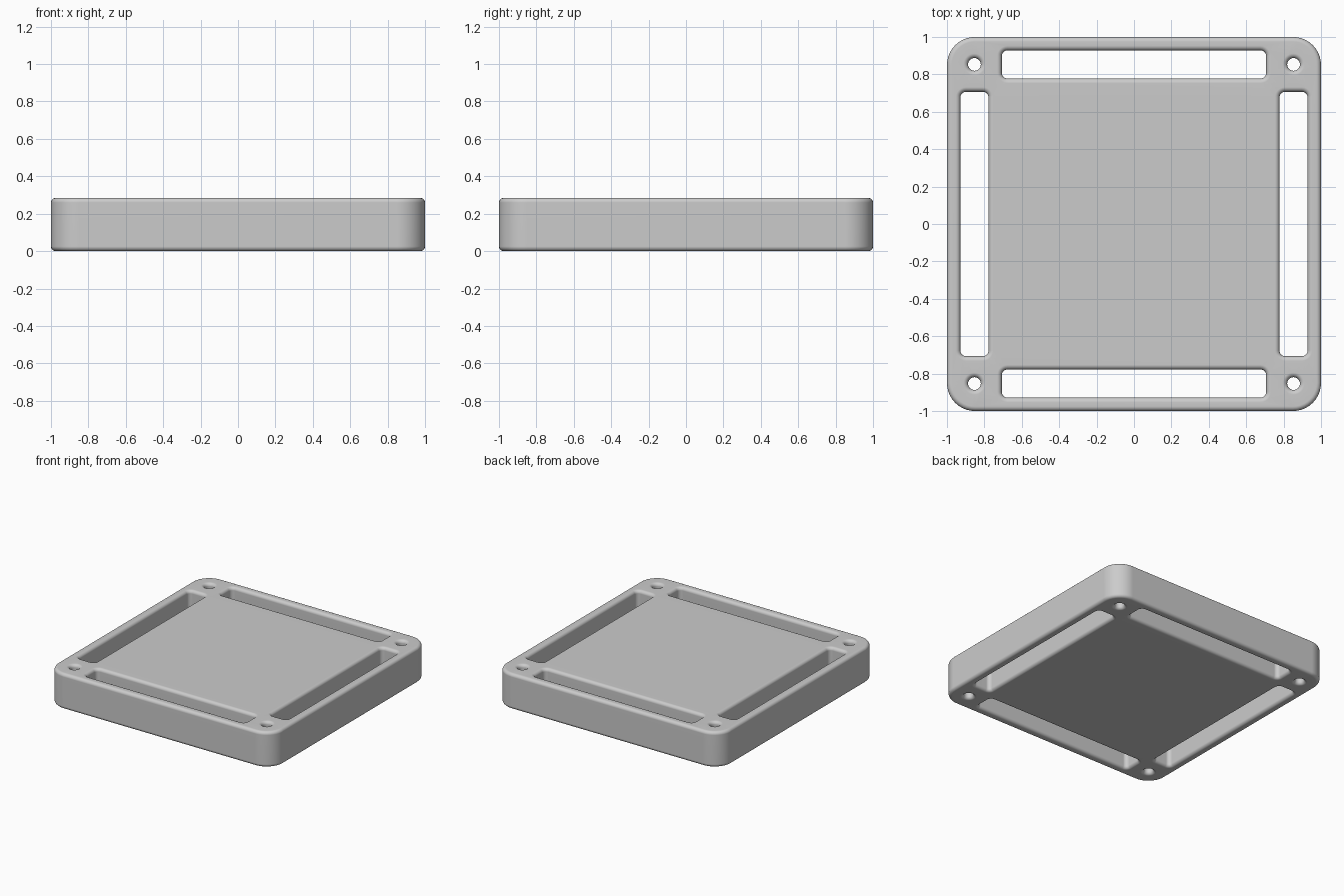
import bpy, bmesh, math

if "Cube" in bpy.data.objects:
    bpy.data.objects.remove(bpy.data.objects["Cube"])

HEIGHT = 0.285
FILLET = 0.025
STEPS = 5            # segments across each edge fillet


def rounded_loop(cx, cy, hx, hy, r, n):
    """Points of a rounded rectangle, counter-clockwise."""
    pts = []
    for k, (sx, sy) in enumerate([(1, 1), (-1, 1), (-1, -1), (1, -1)]):
        for i in range(n + 1):
            a = math.pi / 2 * (k + i / n)
            pts.append((cx + sx * (hx - r) + r * math.cos(a),
                        cy + sy * (hy - r) + r * math.sin(a)))
    return pts


def circle_loop(cx, cy, r, n):
    return [(cx + r * math.cos(2 * math.pi * i / n),
             cy + r * math.sin(2 * math.pi * i / n)) for i in range(n)]


# wall profile: (distance set back into the material, height), bottom to top
quarter = [math.pi / 2 * i / STEPS for i in range(STEPS + 1)]
profile = [(FILLET * (1 - math.sin(a)), FILLET * (1 - math.cos(a))) for a in quarter]
profile += [(d, HEIGHT - z) for d, z in reversed(profile)]

# outer edge, four slots and four screw holes, each as a function of the set-back
outlines = [lambda d: rounded_loop(0, 0, 1 - d, 1 - d, 0.15 - d, 10)]
for s in (-1, 1):
    outlines.append(lambda d, s=s: rounded_loop(0, s * 0.853, 0.707 + d, 0.075 + d, 0.03 + d, 6))
    outlines.append(lambda d, s=s: rounded_loop(s * 0.853, 0, 0.075 + d, 0.707 + d, 0.03 + d, 6))
    for t in (-1, 1):
        outlines.append(lambda d, s=s, t=t: circle_loop(s * 0.853, t * 0.853, 0.034 + d, 32))

bm = bmesh.new()
caps = {0: [], len(profile) - 1: []}
for outline in outlines:
    rings = [[bm.verts.new((x, y, z)) for x, y in outline(d)] for d, z in profile]
    n = len(rings[0])
    for low, high in zip(rings, rings[1:]):
        for i in range(n):
            j = (i + 1) % n
            bm.faces.new((low[i], low[j], high[j], high[i]))
    for k in caps:
        caps[k] += [bm.edges.get((rings[k][i], rings[k][(i + 1) % n])) for i in range(n)]

# flat top and bottom around the openings
for edges in caps.values():
    bmesh.ops.triangle_fill(bm, edges=edges, use_beauty=True, use_dissolve=False)
bmesh.ops.recalc_face_normals(bm, faces=bm.faces[:])

mesh = bpy.data.meshes.new("slotted_plate")
bm.to_mesh(mesh)
bm.free()
plate = bpy.data.objects.new("slotted_plate", mesh)
bpy.context.collection.objects.link(plate)

grey = bpy.data.materials.new("light_grey")
grey.diffuse_color = (0.6, 0.6, 0.6, 1)
grey.use_nodes = True
grey.node_tree.nodes["Principled BSDF"].inputs["Base Color"].default_value = grey.diffuse_color
mesh.materials.append(grey)

bpy.context.view_layer.objects.active = plate
plate.select_set(True)
bpy.ops.object.shade_smooth_by_angle(angle=math.radians(40))
weighted = plate.modifiers.new("even_shading", 'WEIGHTED_NORMAL')
weighted.keep_sharp = True
